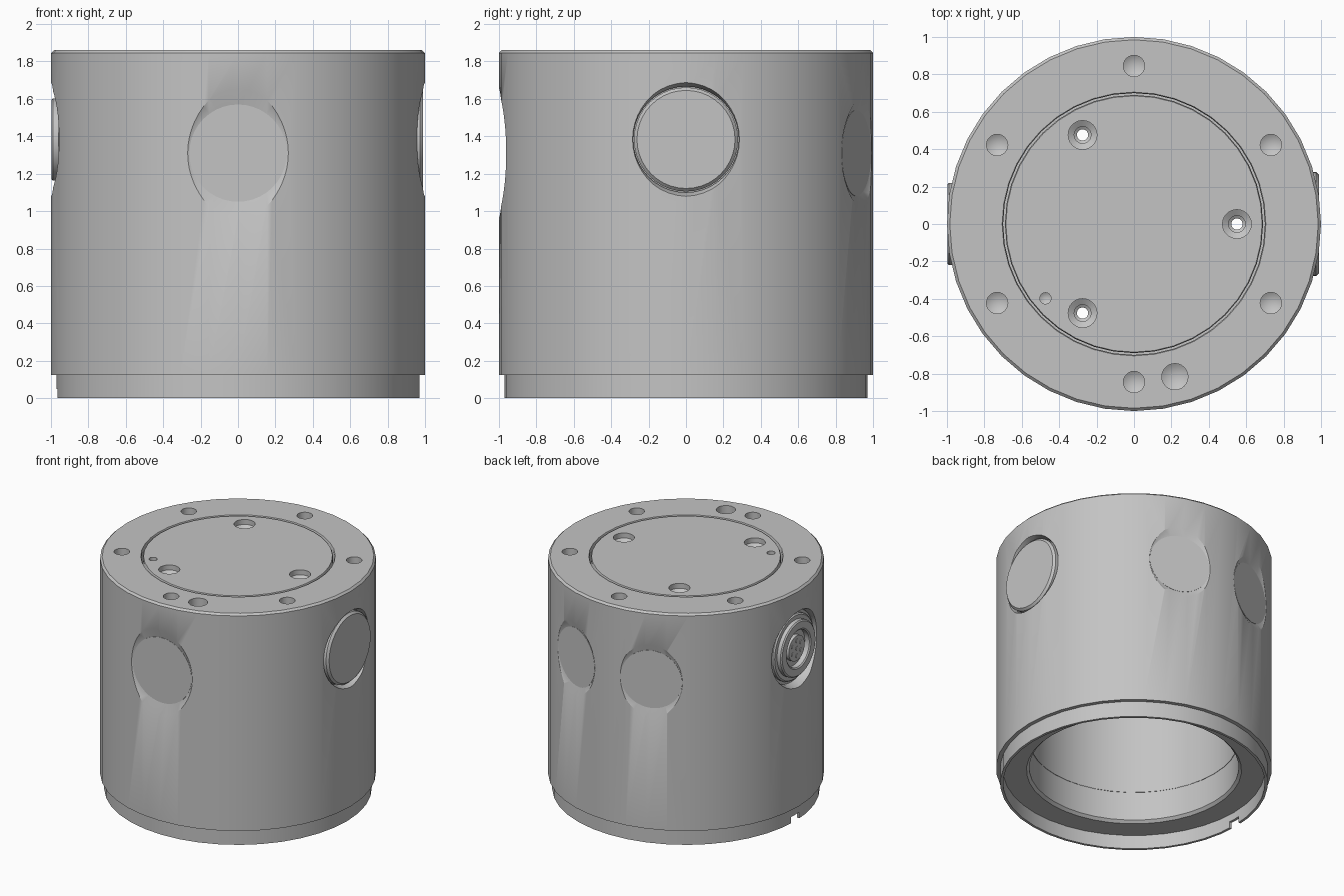
import bpy, bmesh, math
from mathutils import Matrix, Vector

cube = bpy.data.objects.get("Cube")
if cube:
    bpy.data.objects.remove(cube, do_unlink=True)

GREY = (0.55, 0.55, 0.55, 1)
metal = bpy.data.materials.new("machined grey")
metal.use_nodes = True
metal.diffuse_color = GREY
metal.node_tree.nodes["Principled BSDF"].inputs["Base Color"].default_value = GREY


def from_bmesh(name, bm, matrix):
    bmesh.ops.recalc_face_normals(bm, faces=bm.faces)
    bm.transform(matrix)
    mesh = bpy.data.meshes.new(name)
    bm.to_mesh(mesh)
    bm.free()
    mesh.materials.append(metal)
    obj = bpy.data.objects.new(name, mesh)
    bpy.context.collection.objects.link(obj)
    return obj


def lathe(name, profile, matrix=Matrix(), steps=32):
    """Turn a (radius, height) profile about the local z axis."""
    bm = bmesh.new()
    verts = [bm.verts.new((r, 0, h)) for r, h in profile]
    edges = [bm.edges.new(pair) for pair in zip(verts, verts[1:])]
    bmesh.ops.spin(bm, geom=verts + edges, cent=(0, 0, 0), axis=(0, 0, 1),
                   angle=math.tau, steps=steps)
    bmesh.ops.remove_doubles(bm, verts=bm.verts, dist=1e-5)
    return from_bmesh(name, bm, matrix)


def radial(azimuth, z):
    """Local z points outward from the main axis at the given azimuth."""
    return (Matrix.Translation((0, 0, z))
            @ Matrix.Rotation(math.radians(azimuth), 4, 'Z')
            @ Matrix.Rotation(math.pi / 2, 4, 'Y'))


def polar(radius, azimuth):
    a = math.radians(azimuth)
    return Matrix.Translation((radius * math.cos(a), radius * math.sin(a), 0))


def cut(target, cutters):
    bpy.context.view_layer.objects.active = target
    for cutter in cutters:
        mod = target.modifiers.new("cut", 'BOOLEAN')
        mod.operation = 'DIFFERENCE'
        mod.solver = 'EXACT'
        mod.object = cutter
        bpy.ops.object.modifier_apply(modifier=mod.name)
        bpy.data.objects.remove(cutter, do_unlink=True)


TOP = 1.86
PORT_Z, PLUG_Z = 1.31, 1.383

# Housing: thin foot lip around a recessed underside, open bore, lid seat on top
housing = lathe("housing", [
    (0.757, 0.36), (0.76, 0.36), (0.76, 0.13), (0.78, 0.11), (0.95, 0.11),
    (0.95, 0), (0.97, 0), (0.97, 0.125), (1, 0.125), (1, 1.845),
    (0.985, TOP), (0.705, TOP), (0.70, 1.85), (0.70, 1.74), (0.64, 1.74),
    (0.64, 1.68), (0.757, 1.68), (0.757, 0.36)], steps=40)

# Lid
lid = lathe("lid", [(0, 1.74), (0.69, 1.74), (0.69, 1.85), (0.685, TOP), (0, TOP)],
            steps=40)
parts = [housing, lid]
cutters = []

# Conical port recesses, each with a flat round cover on its floor
for label, azimuth, radius, floor in (("front", -90, 0.26, 0.956),
                                      ("back_left", 70, 0.23, 0.968),
                                      ("back_right", 110, 0.23, 0.968)):
    frame = radial(azimuth, PORT_Z)
    cutters.append(lathe("port_cutter", [
        (0, floor), (radius, floor), (radius + 0.2, floor + 0.1), (0, floor + 0.1)],
        frame, 40))
    parts.append(lathe(label + "_port_cover", [
        (0, floor - 0.004), (radius, floor - 0.004), (radius, floor + 0.002),
        (0, floor + 0.002)], frame, 40))

# Side pockets for the plug and the connector
for azimuth in (0, 180):
    cutters.append(lathe("pocket_cutter", [
        (0, 0.93), (0.283, 0.93), (0.283, 0.95), (0.325, 1.05), (0, 1.05)],
        radial(azimuth, PLUG_Z), 40))


# Drilled holes with pointed bottoms
def drill(matrix, radius, depth):
    return lathe("drill", [
        (0, TOP - depth - radius * 0.6), (radius, TOP - depth),
        (radius, TOP + 0.05), (0, TOP + 0.05)], matrix, 24)


for i in range(6):
    cutters.append(drill(polar(0.845, 30 + 60 * i), 0.057, 0.2))
cutters.append(drill(polar(0.845, -75), 0.07, 0.2))

# Locating notch in the foot lip
bm = bmesh.new()
bmesh.ops.create_cube(bm, size=1)
cutters.append(from_bmesh("notch_cutter", bm,
                          Matrix.Translation((-0.97, 0, 0))
                          @ Matrix.Diagonal((0.12, 0.1, 0.1, 1))))
cut(housing, cutters)

# Stepped screw holes and a small pin hole through the lid
lid_cutters = [lathe("screw_cutter", [
    (0, 1.7), (0.03, 1.7), (0.03, 1.77), (0.045, 1.78), (0.045, 1.80),
    (0.077, 1.82), (0.077, 1.9), (0, 1.9)], polar(0.55, 120 * i), 24)
    for i in range(3)]
lid_cutters.append(drill(polar(0.618, 220), 0.03, 0.03))
cut(lid, lid_cutters)

# Blank plug on one side
parts.append(lathe("side_plug", [
    (0, 0.92), (0.278, 0.92), (0.278, 0.974), (0.262, 0.99), (0, 0.99)],
    radial(0, PLUG_Z), 40))

# Round connector on the opposite side, with a ring of pins
parts.append(lathe("connector", [
    (0, 0.92), (0.26, 0.92), (0.26, 0.95), (0.25, 0.96), (0.22, 0.96),
    (0.22, 0.99), (0.21, 0.998), (0.155, 0.998), (0.145, 0.99), (0.145, 0.95),
    (0.10, 0.95), (0.10, 0.98), (0, 0.98)], radial(180, PLUG_Z), 40))
spots = [Vector((0, 0, 0))] + [
    Matrix.Rotation(math.radians(60 * i), 3, 'Z') @ Vector((0.06, 0, 0))
    for i in range(6)]
for i, spot in enumerate(spots):
    parts.append(lathe(f"connector_pin_{i + 1}", [
        (0, 0.97), (0.016, 0.97), (0.016, 0.985), (0, 0.985)],
        radial(180, PLUG_Z) @ Matrix.Translation(spot), 12))

# Smooth walls, crisp edges
bpy.ops.object.select_all(action='DESELECT')
for part in parts:
    part.select_set(True)
bpy.context.view_layer.objects.active = housing
bpy.ops.object.shade_smooth_by_angle(angle=math.radians(30))
